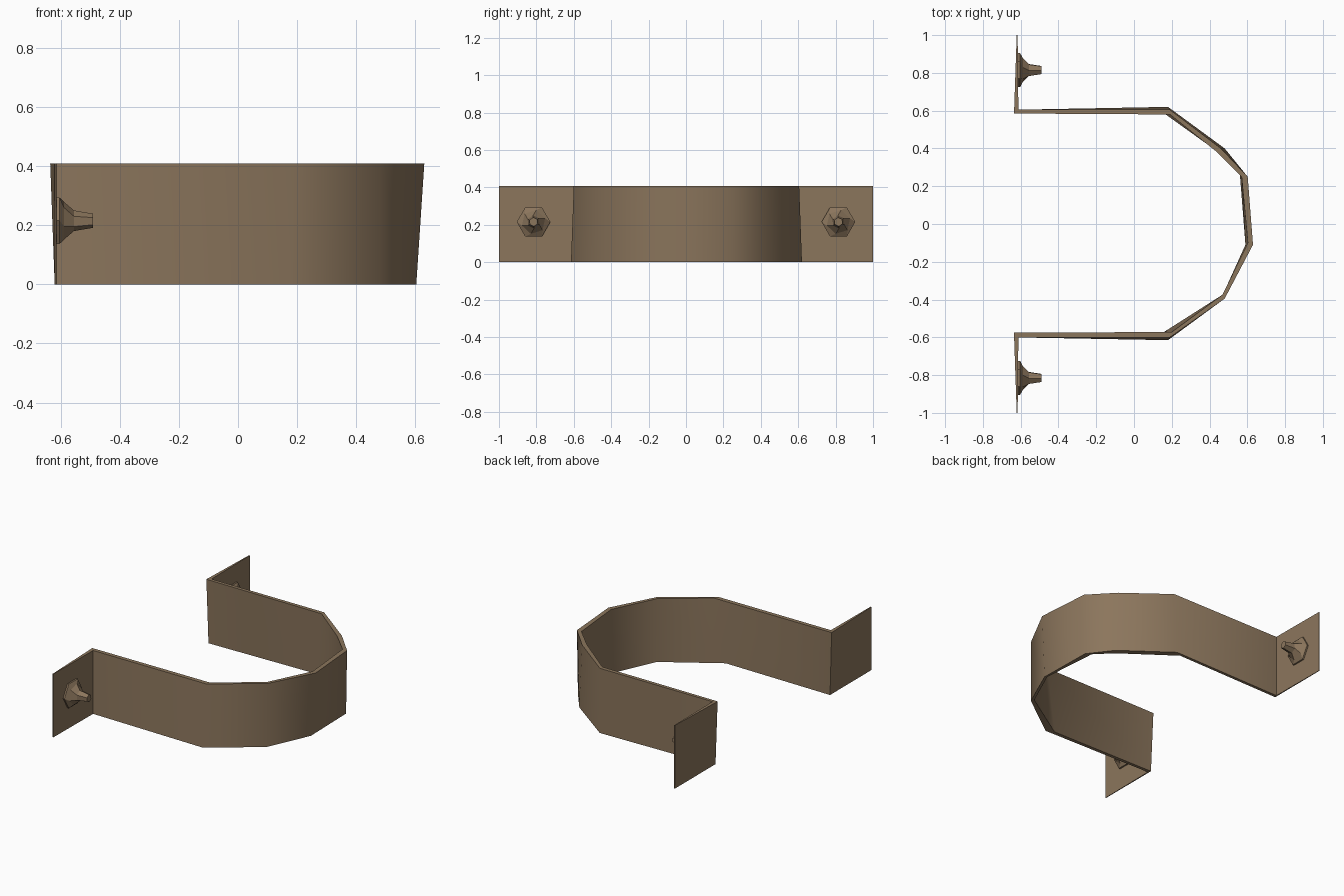
import bpy, bmesh, math
from mathutils import Vector

if "Cube" in bpy.data.objects:
    bpy.data.objects.remove(bpy.data.objects["Cube"])

H = 0.408
metal = bpy.data.materials.new("brown metal")
metal.diffuse_color = (0.26, 0.18, 0.108, 1)
metal.use_nodes = True
metal.node_tree.nodes["Principled BSDF"].inputs["Base Color"].default_value = metal.diffuse_color


def finish(name, bm, smooth=None):
    bmesh.ops.recalc_face_normals(bm, faces=bm.faces)
    me = bpy.data.meshes.new(name)
    bm.to_mesh(me)
    bm.free()
    me.materials.append(metal)
    ob = bpy.data.objects.new(name, me)
    bpy.context.collection.objects.link(ob)
    if smooth:
        bpy.context.view_layer.objects.active = ob
        ob.select_set(True)
        bpy.ops.object.shade_smooth_by_angle(angle=math.radians(smooth))
        ob.select_set(False)


def skin(bm, rings, closed):
    """Join rings of points with quads; cap the ends if not closed."""
    vs = [[bm.verts.new(p) for p in r] for r in rings]
    n = len(vs[0])
    for a, b in zip(vs, vs[1:]):
        for i in range(n):
            j = (i + 1) % n
            bm.faces.new((a[i], a[j], b[j], b[i]))
    if not closed:
        bm.faces.new(vs[0])
        bm.faces.new(vs[-1])


# Strap: outer and inner outlines at the bottom and the top
outer_low = [(-.62, -.60), (.18, -.615), (.48, -.395), (.603, -.12),
             (.595, .25), (.48, .40), (.18, .62), (-.62, .605)]
outer_top = [(-.635, -.60), (.19, -.60), (.48, -.395), (.63, -.11),
             (.602, .25), (.46, .40), (.19, .605), (-.635, .605)]
inner_low = [(-.62, -.58), (.13, -.59), (.47, -.375), (.59, -.11),
             (.56, .27), (.46, .37), (.14, .60), (-.62, .585)]
inner_top = [(-.635, -.575), (.20, -.572), (.468, -.375), (.603, -.10),
             (.57, .25), (.44, .38), (.19, .58), (-.635, .585)]
bm = bmesh.new()
skin(bm, [[(*a, 0), (*b, 0), (*c, H), (*d, H)] for a, b, c, d in
          zip(outer_low, inner_low, inner_top, outer_top)], False)
finish("strap", bm, 40)

# Flanges and their screws on both sides
for s, side in ((-1, "front"), (1, "back")):
    bm = bmesh.new()
    skin(bm, [[(-.62, s * .59, 0), (-.612, s * .59, 0),
               (-.612, s * .59, H), (-.635, s * .59, H)],
              [(-.62, s, 0), (-.616, s, 0),
               (-.616, s, H), (-.621, s, H)]], False)
    finish(side + "_flange", bm)

    bm = bmesh.new()
    rings = []
    for x, r, turn in ((-.613, .09, 0), (-.603, .09, 0), (-.588, .065, .3),
                       (-.555, .035, .6), (-.49, .024, .6)):
        rings.append([(x, s * .815 + r * math.cos(turn + i * math.tau / 6),
                       .215 + r * math.sin(turn + i * math.tau / 6))
                      for i in range(6)])
    skin(bm, rings, False)
    finish(side + "_screw", bm)
